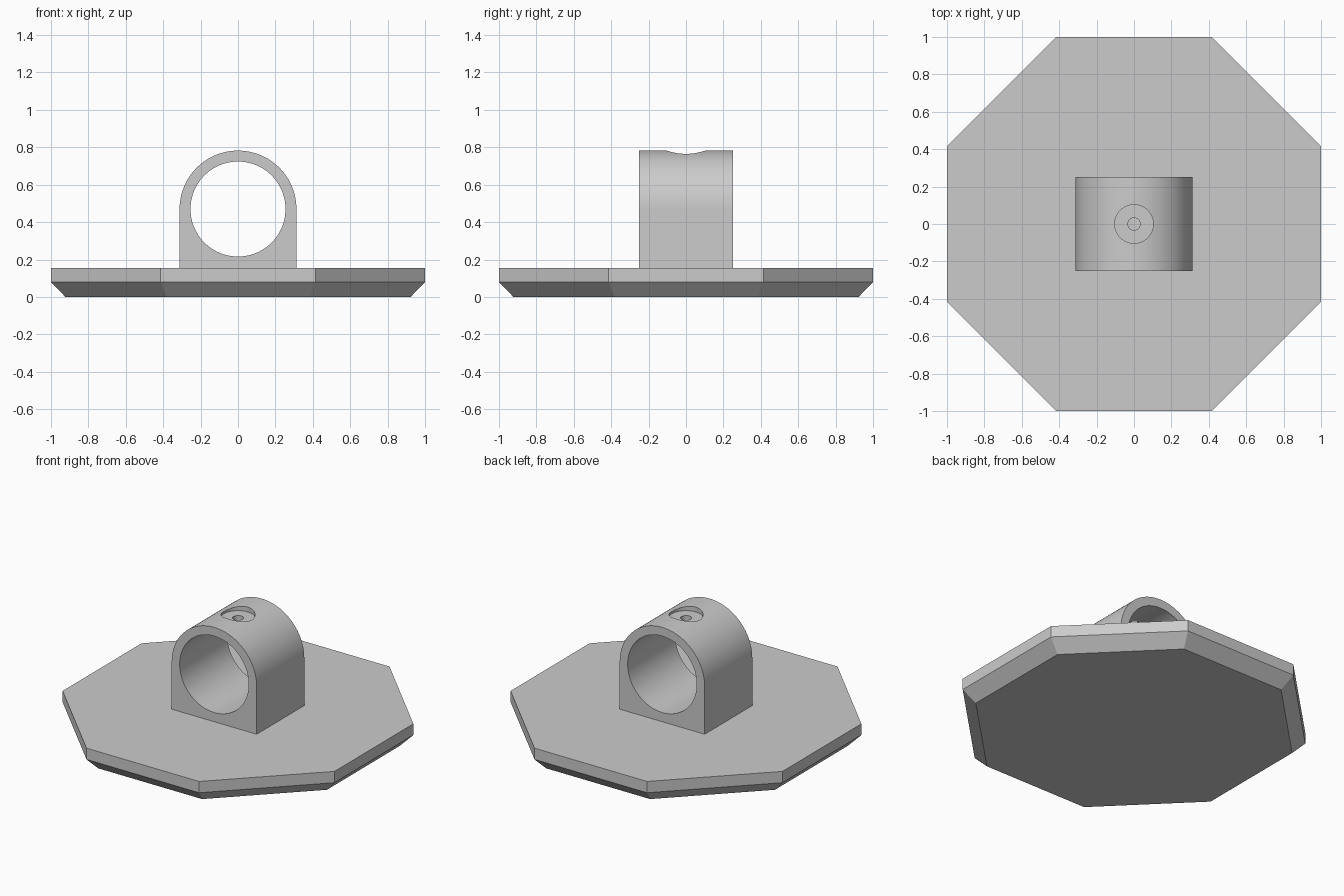
import bpy, bmesh, math
from mathutils import Matrix

if "Cube" in bpy.data.objects:
    bpy.data.objects.remove(bpy.data.objects["Cube"], do_unlink=True)

grey = bpy.data.materials.new("plain grey")
grey.use_nodes = True
colour = (0.6, 0.6, 0.6, 1)
grey.diffuse_color = colour
grey.node_tree.nodes["Principled BSDF"].inputs["Base Color"].default_value = colour


def finish(bm, name):
    bmesh.ops.recalc_face_normals(bm, faces=bm.faces[:])
    mesh = bpy.data.meshes.new(name)
    bm.to_mesh(mesh)
    bm.free()
    mesh.materials.append(grey)
    obj = bpy.data.objects.new(name, mesh)
    bpy.context.collection.objects.link(obj)
    return obj


def select(obj):
    bpy.ops.object.select_all(action='DESELECT')
    obj.select_set(True)
    bpy.context.view_layer.objects.active = obj


def cylinder(name, radius, depth, matrix, sides):
    bm = bmesh.new()
    bmesh.ops.create_cone(bm, cap_ends=True, segments=sides, radius1=radius,
                          radius2=radius, depth=depth, matrix=matrix)
    return finish(bm, name)


def cut(target, cutter):
    cutter.hide_render = True
    mod = target.modifiers.new("cut", 'BOOLEAN')
    mod.operation = 'DIFFERENCE'
    mod.solver = 'EXACT'
    mod.object = cutter
    select(target)
    bpy.ops.object.modifier_apply(modifier=mod.name)
    bpy.data.objects.remove(cutter, do_unlink=True)


# Octagonal base plate with a chamfered underside
bm = bmesh.new()
rings = []
for apothem, z in ((0.923, 0), (1, 0.08), (1, 0.155)):
    r = apothem / math.cos(math.pi / 8)
    angles = [math.pi / 8 + i * math.pi / 4 for i in range(8)]
    rings.append([bm.verts.new((r * math.cos(a), r * math.sin(a), z)) for a in angles])
bm.faces.new(rings[0])
bm.faces.new(rings[-1])
for low, high in zip(rings, rings[1:]):
    for i in range(8):
        j = (i + 1) % 8
        bm.faces.new((low[i], low[j], high[j], high[i]))
finish(bm, "base_plate")

# Arched socket block, extruded along y
RADIUS, AXIS, HALF = 0.3125, 0.47, 0.25
profile = [(-RADIUS, 0.15), (RADIUS, 0.15)]
profile += [(RADIUS * math.cos(math.pi * i / 48), AXIS + RADIUS * math.sin(math.pi * i / 48))
            for i in range(49)]
bm = bmesh.new()
face = bm.faces.new([bm.verts.new((x, -HALF, z)) for x, z in profile])
out = bmesh.ops.extrude_face_region(bm, geom=[face])
bmesh.ops.translate(bm, vec=(0, 2 * HALF, 0),
                    verts=[v for v in out["geom"] if isinstance(v, bmesh.types.BMVert)])
socket = finish(bm, "socket_block")

# Main bore, then the counterbored screw hole in the crown
along_y = Matrix.Translation((0, 0, AXIS)) @ Matrix.Rotation(math.pi / 2, 4, 'X')
cut(socket, cylinder("bore_cutter", 0.254, 1, along_y, 96))
cut(socket, cylinder("counterbore_cutter", 0.103, 0.2, Matrix.Translation((0, 0, 0.85)), 48))
cut(socket, cylinder("screw_hole_cutter", 0.033, 0.3, Matrix.Translation((0, 0, 0.75)), 32))

select(socket)
bpy.ops.object.shade_smooth_by_angle(angle=math.radians(30))
